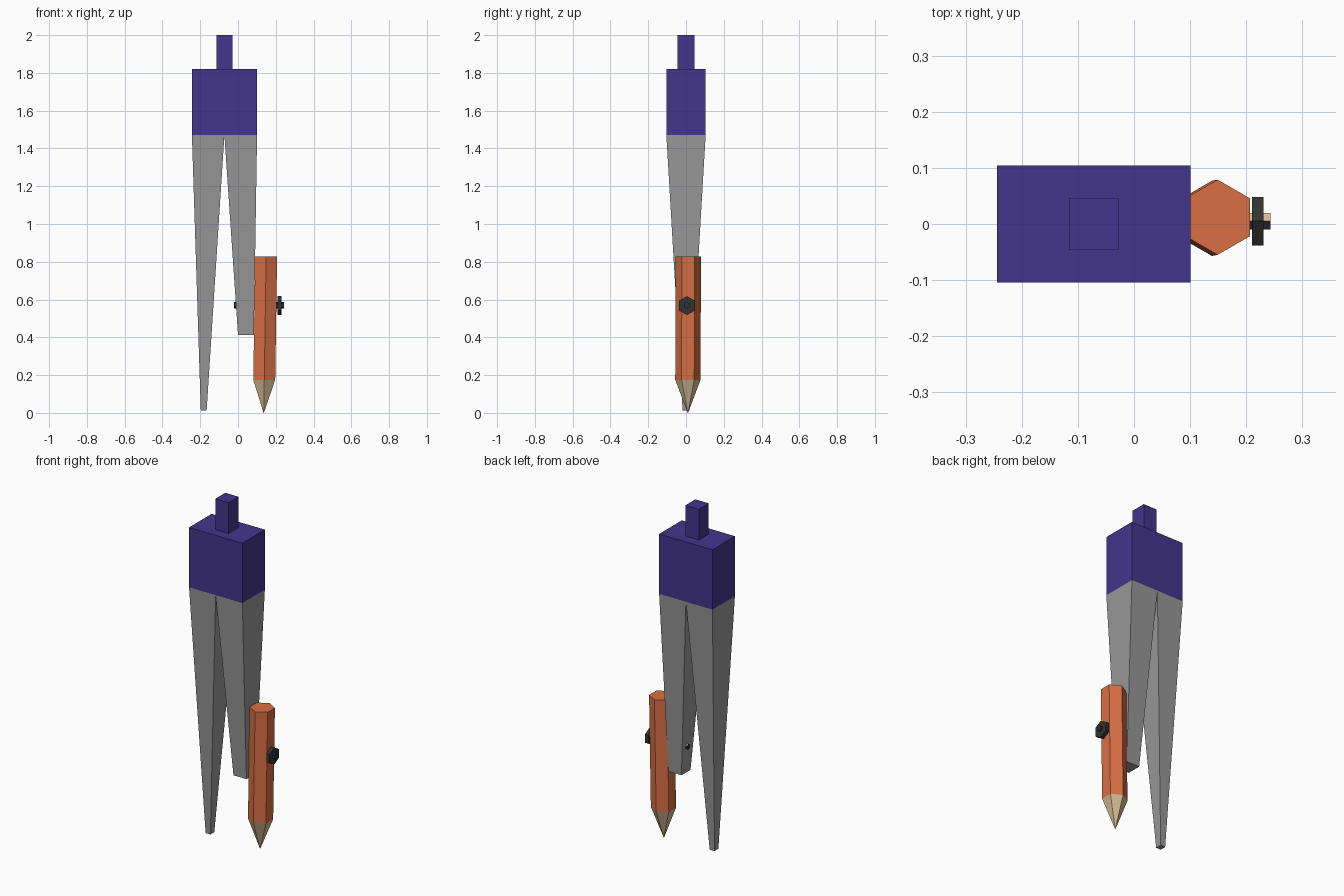
import bpy, bmesh, math
from mathutils import Vector

cube = bpy.data.objects.get("Cube")
if cube:
    bpy.data.objects.remove(cube, do_unlink=True)


def material(name, rgb):
    """Flat material from an sRGB 0-255 colour."""
    lin = [((c / 255 + 0.055) / 1.055) ** 2.4 for c in rgb] + [1]
    m = bpy.data.materials.new(name)
    m.use_nodes = True
    m.diffuse_color = lin
    m.node_tree.nodes["Principled BSDF"].inputs["Base Color"].default_value = lin
    return m


purple = material("purple", (67, 53, 140))
grey = material("steel grey", (152, 152, 152))
orange = material("orange paint", (216, 111, 68))
tan = material("bare wood", (212, 186, 148))
black = material("black", (50, 50, 50))


def loft(name, rings, mats, rule=None):
    """Join equal-sized rings of points into a closed solid."""
    bm = bmesh.new()
    loops = [[bm.verts.new(p) for p in ring] for ring in rings]
    for a, b in zip(loops, loops[1:]):
        for i in range(len(a)):
            j = (i + 1) % len(a)
            bm.faces.new((a[i], a[j], b[j], b[i]))
    bm.faces.new(loops[0])
    bm.faces.new(loops[-1])
    bmesh.ops.remove_doubles(bm, verts=bm.verts, dist=1e-6)
    bmesh.ops.recalc_face_normals(bm, faces=bm.faces)
    for f in bm.faces:
        f.material_index = int(rule(f)) if rule else 0
    mesh = bpy.data.meshes.new(name)
    bm.to_mesh(mesh)
    bm.free()
    for m in mats:
        mesh.materials.append(m)
    obj = bpy.data.objects.new(name, mesh)
    bpy.context.collection.objects.link(obj)
    return obj


def rect(x0, x1, y, z):
    return [(x0, -y, z), (x1, -y, z), (x1, y, z), (x0, y, z)]


def hexagon(centre, r, axis):
    """Hexagon facing along x (corner up) or z (corner towards y)."""
    pts = []
    for i in range(6):
        s, c = math.sin(i * math.pi / 3) * r, math.cos(i * math.pi / 3) * r
        pts.append(Vector(centre) + Vector((0, s, c) if axis == "x" else (s, c, 0)))
    return pts


# Head block and grip
loft("head_block", [rect(-0.244, 0.101, 0.104, 1.47), rect(-0.244, 0.101, 0.104, 1.82)], [purple])
loft("grip", [rect(-0.115, -0.028, 0.046, 1.82), rect(-0.115, -0.028, 0.046, 2.0)], [purple])

# Tapered legs
loft("long_leg", [rect(-0.197, -0.166, 0.018, 0.012), rect(-0.244, -0.072, 0.104, 1.47)], [grey])
loft("short_leg", [rect(0.0, 0.084, 0.042, 0.412), rect(-0.072, 0.101, 0.104, 1.47)], [grey])

# Slightly leaning pencil and its wooden point
top, base = (0.149, 0.012, 0.828), (0.139, 0.010, 0.175)
loft("pencil_body", [hexagon(base, 0.067, "z"), hexagon(top, 0.067, "z")], [orange])
loft("pencil_point", [hexagon((0.136, 0.010, 0), 0.001, "z"), hexagon(base, 0.067, "z")], [tan])

# Clamp bolt through the pencil and short leg, with one bare facet
loft("bolt_shaft", [hexagon((-0.02, 0.005, 0.57), 0.017, "x"), hexagon((0.243, 0.005, 0.57), 0.017, "x")],
     [black, tan], lambda f: f.normal.y > 0.3 and f.normal.z > 0.3)
loft("bolt_head", [hexagon((0.210, 0.005, 0.568), 0.05, "x"), hexagon((0.231, 0.005, 0.568), 0.05, "x")], [black])
